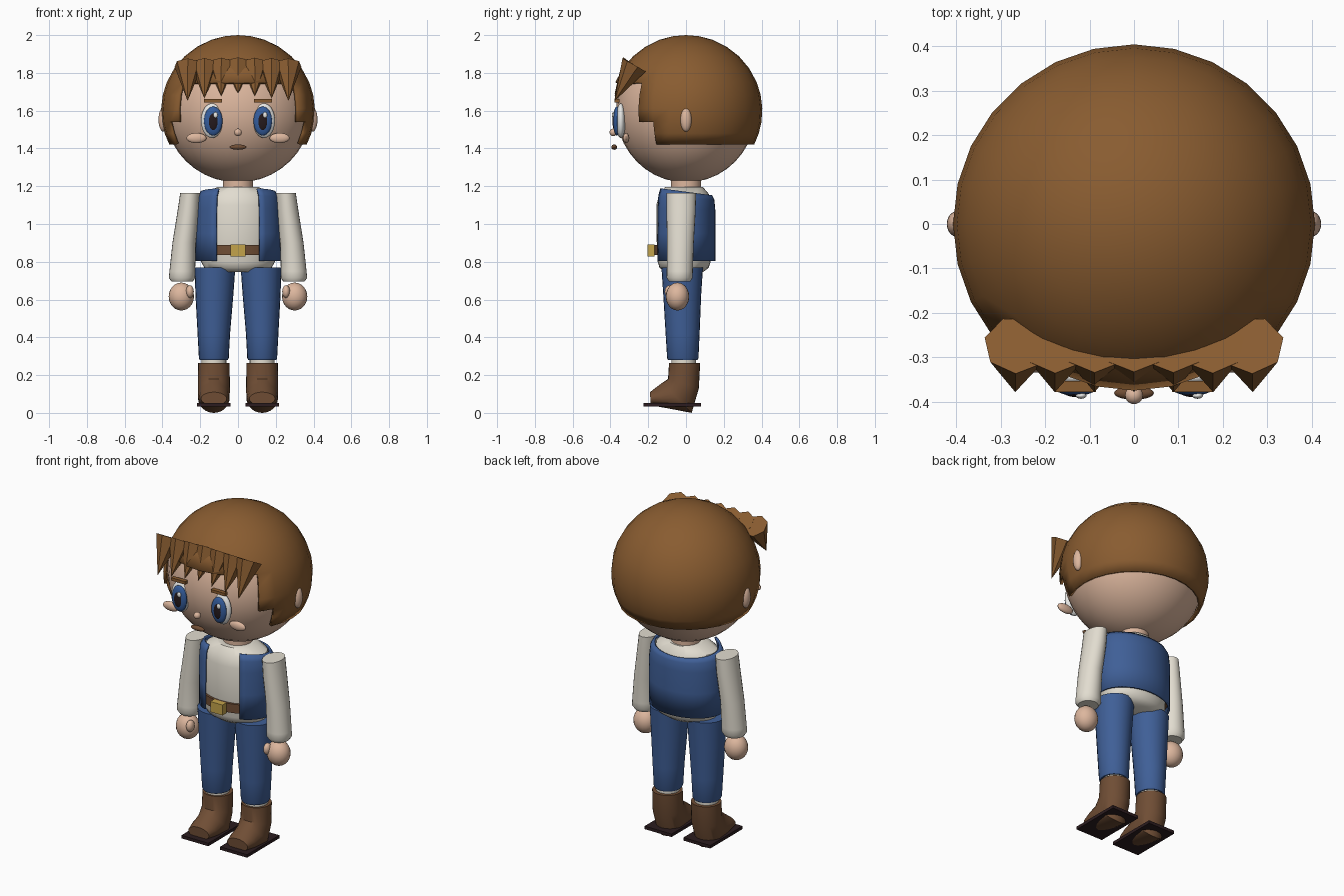
import bpy, bmesh, math
from mathutils import Vector, Matrix

if "Cube" in bpy.data.objects:
    bpy.data.objects.remove(bpy.data.objects["Cube"])


def material(name, *rgb):
    m = bpy.data.materials.new(name)
    m.diffuse_color = (*rgb, 1)
    m.use_nodes = True
    m.node_tree.nodes["Principled BSDF"].inputs["Base Color"].default_value = m.diffuse_color
    return m


SKIN = material("skin", 0.72, 0.47, 0.34)
HAIR = material("hair_brown", 0.25, 0.107, 0.03)
DENIM = material("denim_blue", 0.05, 0.115, 0.31)
CLOTH = material("shirt_cream", 0.76, 0.72, 0.63)
LEATHER = material("leather_brown", 0.16, 0.075, 0.035)
SOLE = material("sole_dark", 0.025, 0.012, 0.014)
GOLD = material("buckle_gold", 0.55, 0.37, 0.07)
IRIS = material("iris_blue", 0.035, 0.11, 0.34)
PUPIL = material("pupil_dark", 0.018, 0.01, 0.012)
WHITE = material("eye_white", 0.85, 0.85, 0.83)


def finish(name, bm, mat, smooth=True):
    bmesh.ops.recalc_face_normals(bm, faces=bm.faces)
    me = bpy.data.meshes.new(name)
    bm.to_mesh(me)
    bm.free()
    me.materials.append(mat)
    ob = bpy.data.objects.new(name, me)
    bpy.context.collection.objects.link(ob)
    if smooth:
        bpy.ops.object.select_all(action='DESELECT')
        ob.select_set(True)
        bpy.context.view_layer.objects.active = ob
        bpy.ops.object.shade_smooth_by_angle(angle=math.radians(40))
    return ob


def ball(name, loc, radii, mat, segs=20, rings=12):
    bm = bmesh.new()
    m = Matrix.Translation(loc) @ Matrix.Diagonal((*radii, 1))
    bmesh.ops.create_uvsphere(bm, u_segments=segs, v_segments=rings, radius=1, matrix=m)
    return finish(name, bm, mat)


def box(name, loc, size, mat):
    bm = bmesh.new()
    m = Matrix.Translation(loc) @ Matrix.Diagonal((*size, 1))
    bmesh.ops.create_cube(bm, size=1, matrix=m)
    return finish(name, bm, mat, False)


def loft(name, rings, mat, segs=24, gap=0):
    """Rings are (centre, half axis x, half axis y as a y-z pair); a gap leaves the front open."""
    bm = bmesh.new()
    rows = []
    count = segs + 1 if gap else segs
    for c, rx, (ay, az) in rings:
        row = []
        for i in range(count):
            a = gap + (2 * math.pi - 2 * gap) * i / segs
            k = -math.cos(a)
            row.append(bm.verts.new((c[0] + rx * math.sin(a), c[1] + ay * k, c[2] + az * k)))
        rows.append(row)
    for r0, r1 in zip(rows, rows[1:]):
        for i in range(segs):
            j = (i + 1) % count
            bm.faces.new((r0[i], r0[j], r1[j], r1[i]))
    if not gap:
        bm.faces.new(rows[0])
        bm.faces.new(rows[-1])
    return finish(name, bm, mat)


def shell(ob, thickness):
    mod = ob.modifiers.new("thickness", 'SOLIDIFY')
    mod.thickness = thickness
    mod.offset = -1


# Head, nose and mouth
ball("head", (0, 0, 1.6), (0.388, 0.37, 0.38), SKIN, 32, 20)
ball("nose", (0, -0.385, 1.485), (0.02, 0.02, 0.02), SKIN)
ball("mouth", (0, -0.38, 1.407), (0.045, 0.015, 0.014), LEATHER)

# Hair cap: open around the face in two steps
bm = bmesh.new()
elev = [-26.7, -17.5, -8.6, 1.5, 12, 22, 34, 46, 58, 70, 80]
N = 28
rows = []
for e in elev:
    c, s = math.cos(math.radians(e)), math.sin(math.radians(e))
    rows.append([bm.verts.new((0.407 * c * math.sin(2 * math.pi * i / N),
                               -0.404 * c * math.cos(2 * math.pi * i / N),
                               1.6 + 0.4 * s)) for i in range(N)])
for k in range(len(elev) - 1):
    opening = 5 if elev[k] < -9 else 4 if elev[k] < 20 else 0
    for i in range(opening, N - opening):
        j = (i + 1) % N
        bm.faces.new((rows[k][i], rows[k][j], rows[k + 1][j], rows[k + 1][i]))
crown = bm.verts.new((0, 0, 2.0))
for i in range(N):
    bm.faces.new((rows[-1][i], rows[-1][(i + 1) % N], crown))
bmesh.ops.delete(bm, geom=[v for v in bm.verts if not v.link_faces], context='VERTS')
shell(finish("hair_cap", bm, HAIR), 0.016)

# Fringe: tilted cones pointing down and forward
for i in range(-3, 4):
    base = Vector((i * 0.088, -0.272, 1.84))
    tip = Vector((i * 0.089, -0.378, 1.69 - 0.013 * abs(i)))
    d = tip - base
    bm = bmesh.new()
    rot = d.to_track_quat('Z', 'Y').to_matrix().to_4x4()
    bmesh.ops.create_cone(bm, cap_ends=True, segments=7, radius1=0.074, radius2=0,
                          depth=d.length, matrix=Matrix.Translation((base + tip) / 2) @ rot)
    finish("fringe_tuft", bm, HAIR)

# Mirrored parts of the face
for s in (-1, 1):
    ball("ear", (s * 0.395, 0, 1.553), (0.026, 0.03, 0.064), SKIN)
    ball("eye_white", (s * 0.138, -0.345, 1.547), (0.058, 0.026, 0.092), WHITE)
    ball("iris", (s * 0.131, -0.366, 1.545), (0.049, 0.02, 0.077), IRIS)
    ball("pupil", (s * 0.131, -0.378, 1.543), (0.027, 0.011, 0.048), PUPIL)
    ball("eye_highlight", (s * 0.131 + 0.012, -0.386, 1.577), (0.012, 0.007, 0.015), WHITE)
    box("eyebrow", (s * 0.132, -0.365, 1.652), (0.094, 0.025, 0.017), HAIR)
    ball("cheek", (s * 0.22, -0.317, 1.455), (0.053, 0.017, 0.027), SKIN)

# Neck and torso
loft("neck", [((0, 0, 1.17), 0.08, (0.08, 0)), ((0, 0, 1.27), 0.08, (0.08, 0))], SKIN)
loft("shirt", [((0, -0.01, z), rx, (ry, 0)) for z, rx, ry in (
    (0.745, 0.12, 0.10), (0.768, 0.178, 0.13), (0.80, 0.195, 0.14), (0.95, 0.20, 0.147),
    (1.10, 0.20, 0.147), (1.16, 0.18, 0.13), (1.195, 0.11, 0.10))], CLOTH, 32)
vest = loft("vest", [((0, -0.01, z), rx, (ry, tilt)) for z, rx, ry, tilt in (
    (0.805, 0.224, 0.166, 0), (0.95, 0.224, 0.166, 0), (1.08, 0.222, 0.165, -0.004),
    (1.14, 0.216, 0.16, -0.012), (1.172, 0.198, 0.148, -0.02))], DENIM, 32, 0.55)
shell(vest, 0.012)

# Belt and buckle
loft("belt", [((0, -0.01, z), 0.21, (0.158, 0)) for z in (0.835, 0.888)], LEATHER, 32)
box("buckle", (0, -0.186, 0.86), (0.08, 0.036, 0.062), GOLD)

for s in (-1, 1):
    # Sleeves, hands and thumbs
    loft("sleeve", [((s * x, y, z), rx, (ry, 0)) for x, y, z, rx, ry in (
        (0.253, -0.025, 1.163, 0.053, 0.078), (0.262, -0.026, 1.07, 0.058, 0.077),
        (0.285, -0.03, 0.9, 0.062, 0.071), (0.295, -0.033, 0.75, 0.068, 0.069),
        (0.296, -0.034, 0.715, 0.07, 0.069), (0.296, -0.034, 0.695, 0.056, 0.056))], CLOTH)
    ball("hand", (s * 0.30, -0.045, 0.616), (0.067, 0.062, 0.074), SKIN)
    ball("thumb", (s * 0.255, -0.085, 0.642), (0.021, 0.028, 0.034), SKIN)

    # Trouser legs and socks
    loft("trouser_leg", [((s * x, y, z), rx, (ry, 0)) for x, y, z, rx, ry in (
        (0.122, -0.02, 0.77, 0.108, 0.11), (0.125, -0.02, 0.62, 0.1, 0.1),
        (0.128, -0.018, 0.42, 0.086, 0.09), (0.128, -0.017, 0.29, 0.079, 0.083),
        (0.128, -0.017, 0.28, 0.074, 0.078))], DENIM)
    loft("sock", [((s * 0.128, -0.012, z), 0.066, (0.066, 0)) for z in (0.24, 0.285)], CLOTH)

    # Boots: sections turn from level at the cuff to upright at the toe
    loft("boot", [((s * 0.128, (y0 + y1) / 2, (z0 + z1) / 2), rx, ((y1 - y0) / 2, (z1 - z0) / 2))
                  for y0, z0, y1, z1, rx in (
        (-0.09, 0.263, 0.075, 0.263, 0.083), (-0.095, 0.18, 0.068, 0.13, 0.085),
        (-0.125, 0.16, 0.03, 0.0, 0.084), (-0.165, 0.13, -0.10, 0.025, 0.08),
        (-0.19, 0.11, -0.188, 0.04, 0.068))], LEATHER)
    box("boot_sole", (s * 0.128, -0.072, 0.043), (0.178, 0.305, 0.018), SOLE)
